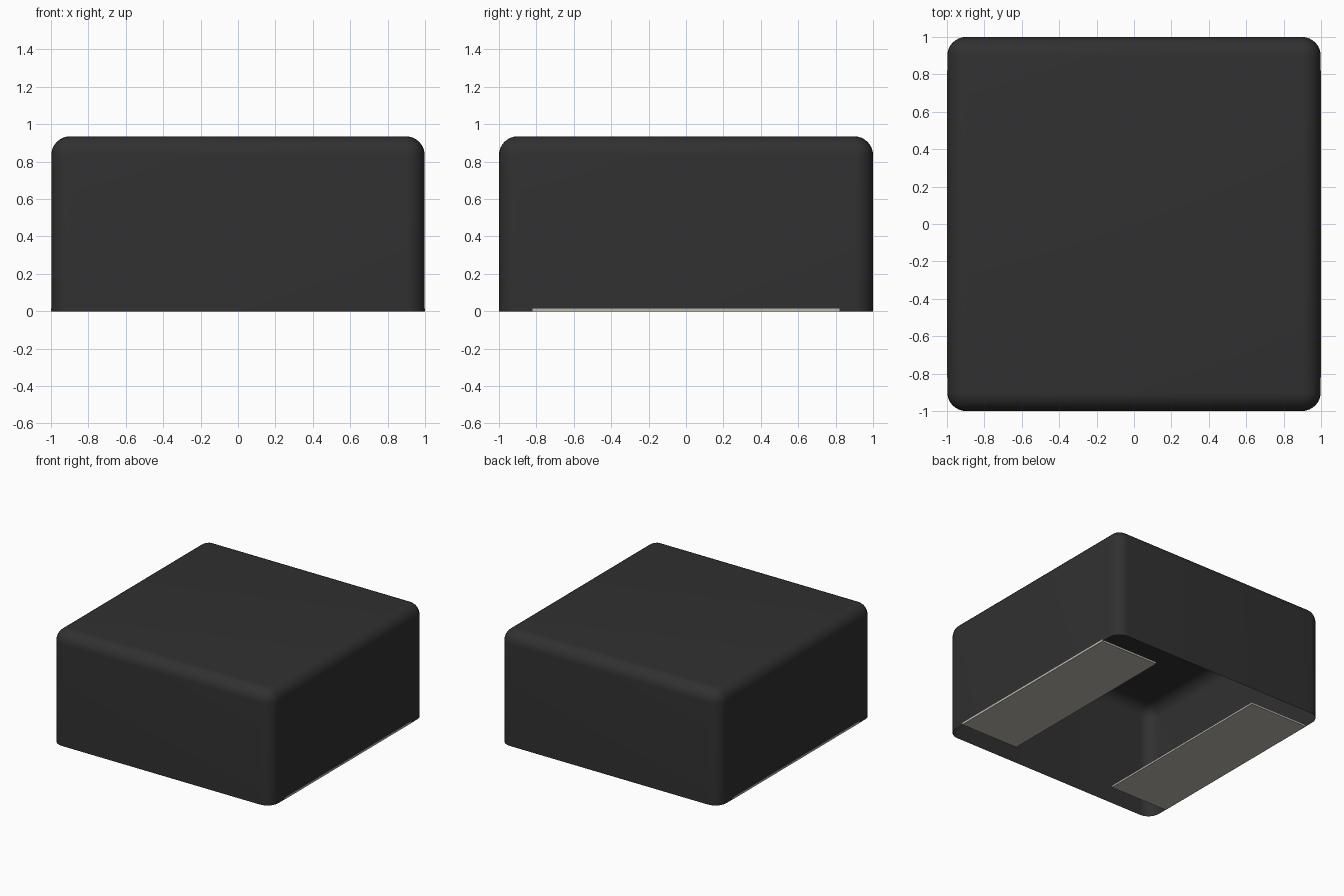
import bpy
import bmesh
import math

cube = bpy.data.objects.get("Cube")
if cube:
    bpy.data.objects.remove(cube, do_unlink=True)

HEIGHT = 0.935
RADIUS = 0.1


def make_material(name, rgb):
    mat = bpy.data.materials.new(name)
    mat.use_nodes = True
    colour = (*rgb, 1.0)
    mat.diffuse_color = colour
    bsdf = mat.node_tree.nodes["Principled BSDF"]
    bsdf.inputs["Base Color"].default_value = colour
    bsdf.inputs["Roughness"].default_value = 0.7
    return mat


def make_box(name, lo, hi, mat, edit=None):
    """Box between two corners, with an optional bmesh edit."""
    bm = bmesh.new()
    bmesh.ops.create_cube(bm, size=1.0)
    for v in bm.verts:
        v.co = [(l + h) / 2 + c * (h - l) for c, l, h in zip(v.co, lo, hi)]
    if edit:
        edit(bm)
    mesh = bpy.data.meshes.new(name)
    bm.to_mesh(mesh)
    bm.free()
    mesh.materials.append(mat)
    obj = bpy.data.objects.new(name, mesh)
    bpy.context.collection.objects.link(obj)
    return obj


def open_and_round(bm):
    """Remove the underside, then round the upright and top edges."""
    bottom = [f for f in bm.faces if f.normal.z < -0.5]
    bmesh.ops.delete(bm, geom=bottom, context="FACES")
    edges = [e for e in bm.edges if not e.is_boundary]
    bmesh.ops.bevel(bm, geom=edges, offset=RADIUS, segments=8,
                    profile=0.5, affect="EDGES", clamp_overlap=True)


black = make_material("matte black", (0.03, 0.03, 0.03))
beige = make_material("warm light grey", (0.52, 0.49, 0.43))

# Hollow cover, open underneath
cover = make_box("cover", (-0.998, -1, 0), (0.998, 1, HEIGHT), black, open_and_round)
bpy.ops.object.select_all(action="DESELECT")
cover.select_set(True)
bpy.context.view_layer.objects.active = cover
bpy.ops.object.shade_smooth_by_angle(angle=math.radians(40))

# Flat contact strips along the two sides of the opening
for side, sign in (("left", 1), ("right", -1)):
    x0, x1 = sorted((sign * 0.47, sign * 1.0))
    make_box(side + "_contact_strip", (x0, -0.82, 0.0), (x1, 0.82, 0.016), beige)
